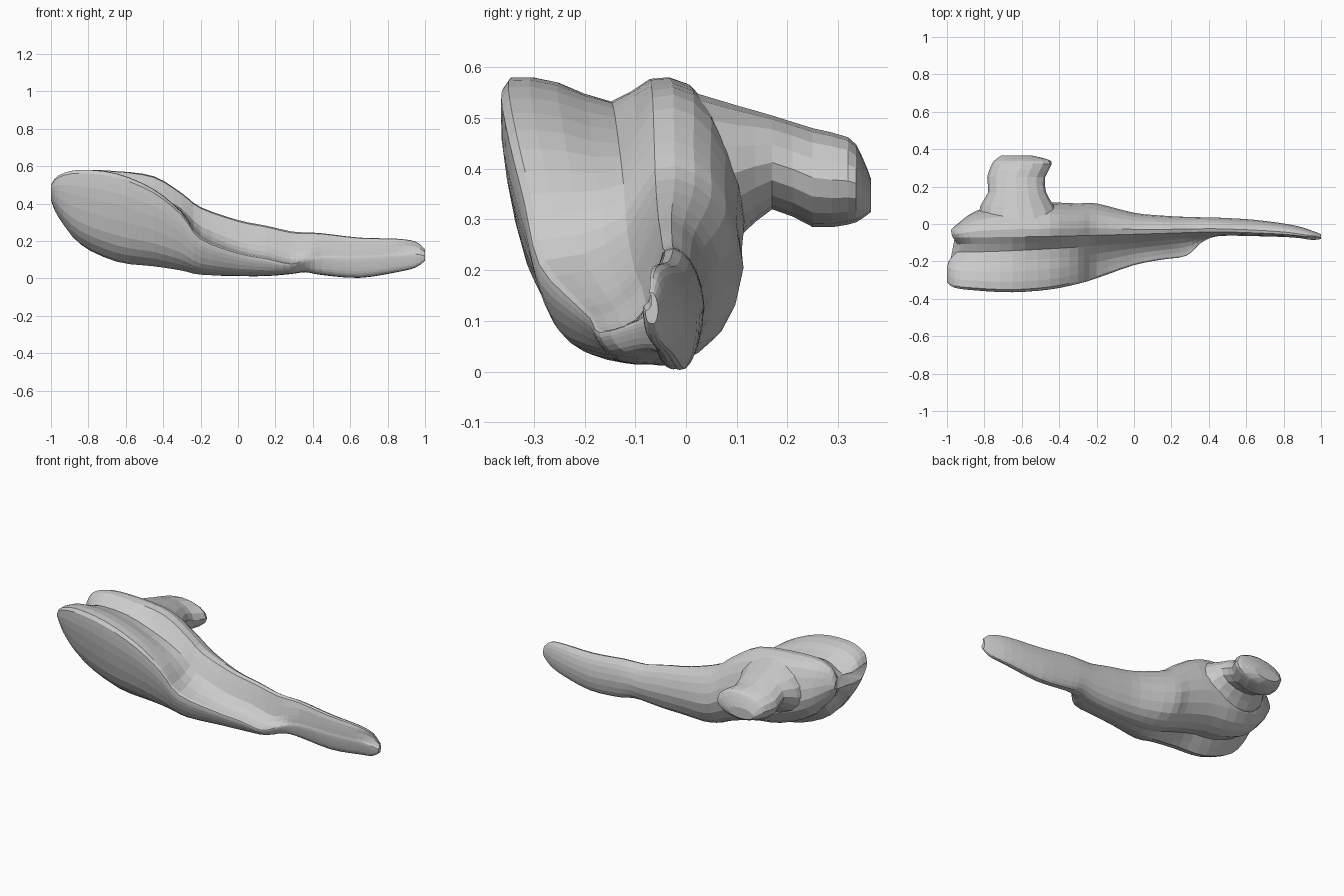
import bpy
import bmesh
import math

cube = bpy.data.objects.get("Cube")
if cube:
    bpy.data.objects.remove(cube, do_unlink=True)

# One pale grey for everything
grey = bpy.data.materials.new("pale_grey")
grey.use_nodes = True
colour = (0.6, 0.6, 0.6, 1)
grey.diffuse_color = colour
grey.node_tree.nodes["Principled BSDF"].inputs["Base Color"].default_value = colour


def clamp(value, low=0.0, high=1.0):
    return max(low, min(high, value))


def spline(a, b, c, d, t):
    """Catmull-Rom blend between tuples b and c."""
    return tuple(
        q + t * ((r - p) + t * ((2 * p - 5 * q + 4 * r - s) + t * (3 * (q - r) + s - p))) / 2
        for p, q, r, s in zip(a, b, c, d))


def refine(points, steps, closed=False):
    """Add smooth in-between points to a path or a ring."""
    count = len(points)
    pick = (lambda i: points[i % count]) if closed else (lambda i: points[clamp(i, 0, count - 1)])
    result = [spline(pick(i - 1), pick(i), pick(i + 1), pick(i + 2), k / steps)
              for i in range(count if closed else count - 1) for k in range(steps)]
    return result if closed else result + [points[-1]]


def loft(name, rings):
    """Skin a row of equal rings and close both ends."""
    bm = bmesh.new()
    rows = [[bm.verts.new(p) for p in ring] for ring in rings]
    for low, high in zip(rows, rows[1:]):
        for i in range(len(low)):
            j = (i + 1) % len(low)
            bm.faces.new((low[i], low[j], high[j], high[i]))
    caps = [bm.faces.new(rows[0]), bm.faces.new(rows[-1])]
    bmesh.ops.triangulate(bm, faces=caps)
    bmesh.ops.recalc_face_normals(bm, faces=bm.faces)
    mesh = bpy.data.meshes.new(name)
    bm.to_mesh(mesh)
    bm.free()
    mesh.materials.append(grey)
    obj = bpy.data.objects.new(name, mesh)
    bpy.context.collection.objects.link(obj)
    return obj


def body_ring(station):
    """Cross-section with a front lobe, a groove and a taller rear lobe."""
    x, front, lobe_top, groove_top, crest_top, back, base = station
    width, height, lobe = back - front, crest_top - base, lobe_top - base
    along = clamp((x + 0.9) / 1.3) ** 1.5
    groove = max(-0.15 + 0.085 * along, front + 0.08 * width)
    crest = max(-0.072 + 0.03 * along - 0.03 * clamp(2 * x - 1), front + 0.2 * width)
    # The underside of the rear lobe sits higher than the front lobe
    lift = 0.06 * clamp(-x / 0.4 - 0.3) * clamp((x + 1) / 0.1)
    ring = [
        (front, lobe_top - 0.12 * lobe),
        (front + 0.03 * width, lobe_top),
        ((front + groove) / 2, 0.8 * lobe_top + 0.2 * groove_top),
        (groove, groove_top),
        (crest, crest_top),
        (crest + 0.45 * (back - crest), crest_top - 0.02 * height),
        (back - 0.2 * (back - crest), base + 0.8 * height),
        (back, base + 0.48 * height),
        (back - 0.1 * width, base + 0.15 * height + lift / 2),
        (back - 0.3 * width, base + lift),
        (front + 0.52 * width, base + 1.3 * lift),
        (front + 0.4 * width, base),
        (front + 0.22 * width, base + 0.1 * lobe),
        (front + 0.1 * width, base + 0.3 * lobe),
        (front + 0.02 * width, base + 0.65 * lobe),
    ]
    # The groove also notches the blunt end
    end = clamp((-0.8 - x) / 0.2)
    points = []
    for y, z in refine(ring, 2, closed=True):
        notch = 0.06 * math.exp(-((y + 0.13) / 0.05) ** 2) + 0.02 * clamp((y + 0.15) / 0.1)
        points.append((clamp(x + end * notch, -1, 1), y, max(z, 0)))
    return points


# Body and tapering tail: x, front, lobe top, groove top, crest top, back, base
stations = [
    (-1.0, -.31, .50, .47, .48, -.03, .41),
    (-.96, -.34, .55, .49, .54, 0, .32),
    (-.85, -.355, .58, .53, .575, .07, .185),
    (-.65, -.365, .56, .52, .57, .11, .09),
    (-.45, -.35, .475, .45, .54, .115, .065),
    (-.3, -.32, .35, .37, .45, .11, .042),
    (-.2, -.29, .22, .28, .375, .11, .02),
    (0, -.22, .14, .2, .305, .06, .015),
    (.15, -.19, .11, .17, .275, .045, .015),
    (.28, -.17, .08, .13, .245, .038, .025),
    (.36, -.1, .1, .15, .24, .036, .035),
    (.45, -.065, .12, .17, .237, .034, .02),
    (.65, -.065, .12, .17, .215, .022, .005),
    (.85, -.072, .13, .175, .21, -.006, .035),
    (.95, -.085, .13, .17, .195, -.035, .06),
    (1, -.08, .12, .14, .155, -.055, .095),
]
loft("body_and_tail", [body_ring(s) for s in refine(stations, 3)])


def knob_ring(section, sides=16):
    y, left, right, low, high = section
    return [((left + right) / 2 + (right - left) / 2 * math.cos(math.tau * i / sides), y,
             (low + high) / 2 + (high - low) / 2 * math.sin(math.tau * i / sides))
            for i in range(sides)]


# Rear knob with a flared rim: y, x range, z range
knob = [
    (0, -.84, -.38, .22, .555),
    (.1, -.82, -.43, .26, .525),
    (.17, -.78, -.47, .32, .505),
    (.25, -.785, -.475, .285, .48),
    (.32, -.76, -.44, .29, .462),
    (.345, -.74, -.46, .3, .43),
    (.365, -.71, -.54, .315, .38),
]
loft("rear_knob", [knob_ring(s) for s in refine(knob, 2)])
